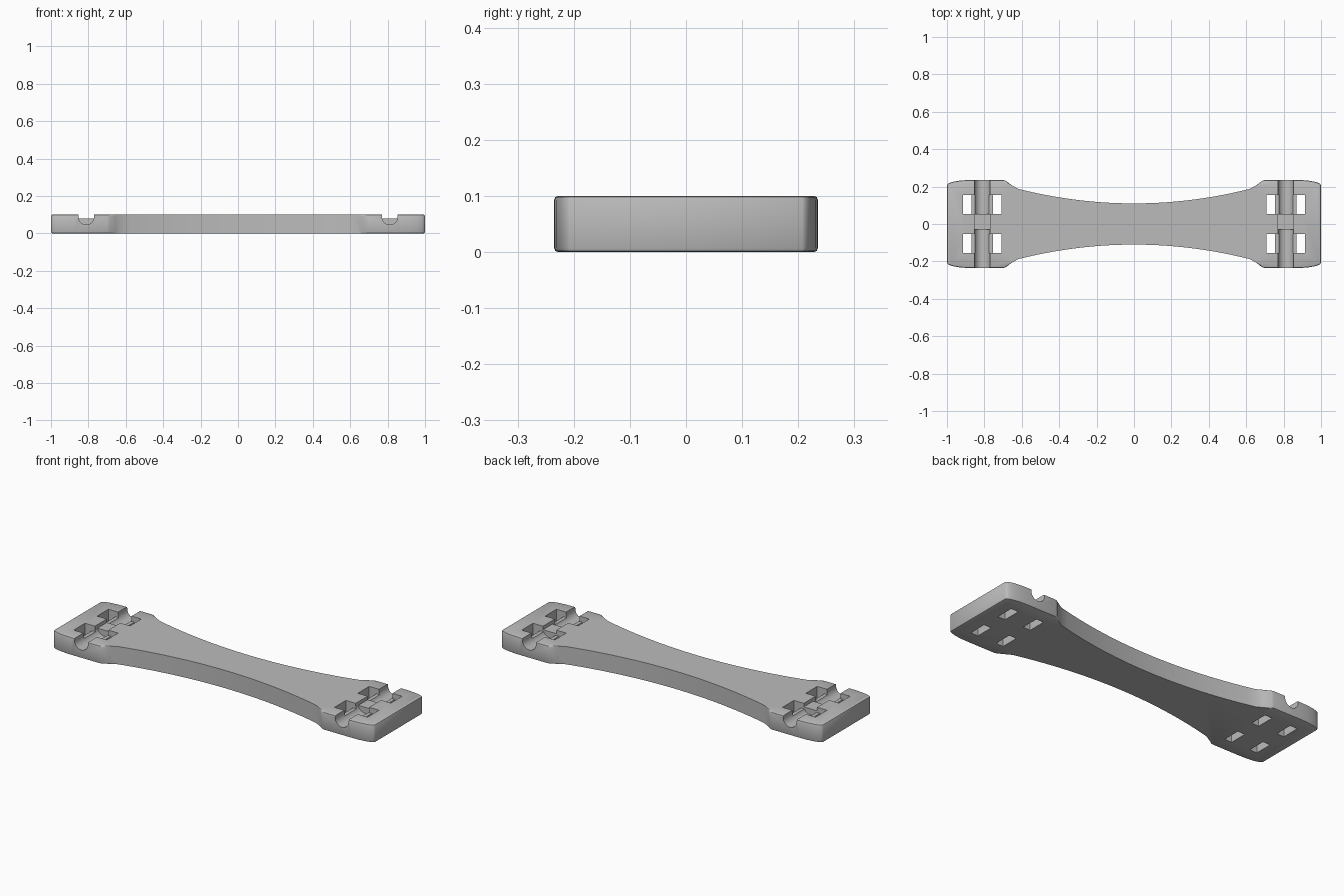
import bpy, bmesh, math
from mathutils import Vector

cube = bpy.data.objects.get("Cube")
if cube:
    bpy.data.objects.remove(cube, do_unlink=True)

grey = bpy.data.materials.new("plain grey")
grey.use_nodes = True
grey.diffuse_color = (0.5, 0.5, 0.5, 1)
grey.node_tree.nodes["Principled BSDF"].inputs["Base Color"].default_value = (0.5, 0.5, 0.5, 1)

HEIGHT = 0.1
CHANNEL_X = 0.812


def extrude(name, outline, direction):
    """Closed prism from an outline of points pushed along a direction."""
    bm = bmesh.new()
    face = bm.faces.new([bm.verts.new(p) for p in outline])
    res = bmesh.ops.extrude_face_region(bm, geom=[face])
    verts = [v for v in res["geom"] if isinstance(v, bmesh.types.BMVert)]
    bmesh.ops.translate(bm, verts=verts, vec=Vector(direction))
    bmesh.ops.recalc_face_normals(bm, faces=bm.faces)
    mesh = bpy.data.meshes.new(name)
    bm.to_mesh(mesh)
    bm.free()
    obj = bpy.data.objects.new(name, mesh)
    bpy.context.collection.objects.link(obj)
    return obj


def box(name, x0, x1, y0, y1, z0, z1):
    return extrude(name, [(x0, y0, z0), (x1, y0, z0), (x1, y1, z0), (x0, y1, z0)],
                   (0, 0, z1 - z0))


def cut(target, cutter):
    cutter.hide_render = True
    mod = target.modifiers.new("cut", "BOOLEAN")
    mod.operation = "DIFFERENCE"
    mod.solver = "EXACT"
    mod.object = cutter
    bpy.context.view_layer.objects.active = target
    bpy.ops.object.modifier_apply(modifier=mod.name)
    bpy.data.objects.remove(cutter, do_unlink=True)


# Plan outline: waisted middle, broad ends with softly curved corners
half = [(0.62 * i / 14, 0.11 + 0.078 * (i / 14) ** 2) for i in range(15)]
half += [(0.655, 0.208), (0.685, 0.231), (0.7, 0.235), (0.87, 0.235)]
for i in range(1, 7):
    a = math.pi / 2 * i / 6
    half.append((0.87 + 0.13 * math.sin(a), 0.207 + 0.028 * math.cos(a)))
back = [(-x, y) for x, y in reversed(half[1:])] + half
outline = back + [(x, -y) for x, y in reversed(back)]
body = extrude("strap_plate", [(x, y, 0) for x, y in outline], (0, 0, HEIGHT))

# Eased rims on the broad ends
bm = bmesh.new()
bm.from_mesh(body.data)
rims = [e for e in bm.edges
        if abs(e.verts[0].co.z - e.verts[1].co.z) < 1e-5
        and min(abs(v.co.x) for v in e.verts) > 0.65]
bmesh.ops.bevel(bm, geom=rims, offset=0.007, segments=2, profile=0.5, affect="EDGES")
bm.to_mesh(body.data)
bm.free()

for side in (-1, 1):
    cx = side * CHANNEL_X
    # Round-bottomed cable channel, interrupted by a raised bridge
    for y0, y1 in ((-0.3, -0.03), (0.053, 0.3)):
        arc = [math.pi * (1 + i / 16) for i in range(17)]
        profile = [(cx + 0.042 * math.cos(a), y0, 0.088 + 0.042 * math.sin(a)) for a in arc]
        profile += [(cx + 0.042, y0, 0.13), (cx - 0.042, y0, 0.13)]
        cut(body, extrude("channel_cutter", profile, (0, y1 - y0, 0)))
    cut(body, box("bridge_cutter", cx - 0.0415, cx + 0.0415, -0.1, 0.1, 0.08, 0.13))
    # Tie slots through the plate, joined by a shallow recess
    for row in (-1, 1):
        y0, y1 = sorted((row * 0.053, row * 0.154))
        cut(body, box("recess_cutter", cx - 0.09, cx + 0.09, y0, y1, 0.07, 0.13))
        for end in (-1, 1):
            x0, x1 = sorted((cx + end * 0.058, cx + end * 0.103))
            cut(body, box("slot_cutter", x0, x1, y0, y1, -0.05, 0.15))

body.data.materials.clear()
body.data.materials.append(grey)
for poly in body.data.polygons:
    poly.material_index = 0
bpy.ops.object.select_all(action="DESELECT")
body.select_set(True)
bpy.context.view_layer.objects.active = body
bpy.ops.object.shade_smooth_by_angle(angle=math.radians(35))
